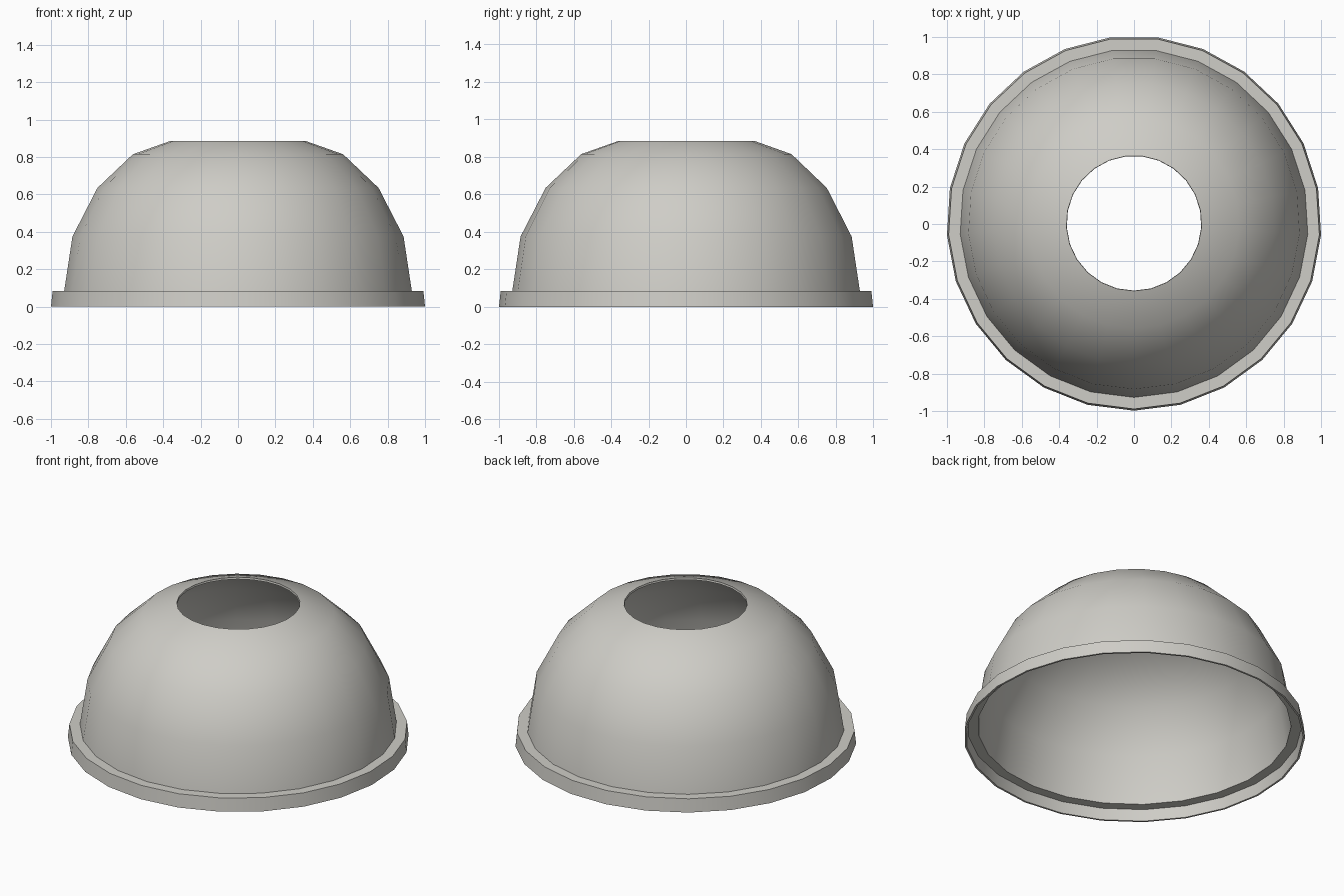
import bpy, bmesh, math

if "Cube" in bpy.data.objects:
    bpy.data.objects.remove(bpy.data.objects["Cube"])

SIDES = 25        # odd count: a corner points to the front
T = 0.012         # shell thickness
SHIFT_Y = 0.004   # re-centres the odd-sided polygon

mat = bpy.data.materials.new("warm_light_grey")
mat.diffuse_color = (0.62, 0.61, 0.57, 1.0)
mat.use_nodes = True
mat.node_tree.nodes["Principled BSDF"].inputs["Base Color"].default_value = mat.diffuse_color

# Closed profile (radius, height): outside going up, then inside going down
outer = [(1.002, 0.0), (0.993, 0.085), (0.931, 0.085), (0.887, 0.375),
         (0.753, 0.635), (0.563, 0.815), (0.362, 0.886)]
inner = [(0.360, 0.886 - T), (0.557, 0.815 - T), (0.744, 0.629), (0.876, 0.372),
         (0.920, 0.085 - T), (0.982, 0.085 - T), (0.990, 0.0)]
profile = outer + inner

# Lathe the dome, its flange and the top opening
bm = bmesh.new()
rings = []
for r, z in profile:
    ring = []
    for i in range(SIDES):
        a = -math.pi / 2 + 2 * math.pi * i / SIDES
        ring.append(bm.verts.new((r * math.cos(a), r * math.sin(a) + SHIFT_Y, z)))
    rings.append(ring)
for k in range(len(rings)):
    lo, hi = rings[k], rings[(k + 1) % len(rings)]
    for i in range(SIDES):
        j = (i + 1) % SIDES
        bm.faces.new((lo[i], lo[j], hi[j], hi[i]))
bmesh.ops.recalc_face_normals(bm, faces=bm.faces)

mesh = bpy.data.meshes.new("dome_shade")
bm.to_mesh(mesh)
bm.free()
mesh.materials.append(mat)
dome = bpy.data.objects.new("dome_shade", mesh)
bpy.context.collection.objects.link(dome)

# Smooth dome, crisp flange edges
bpy.context.view_layer.objects.active = dome
dome.select_set(True)
bpy.ops.object.shade_smooth_by_angle(angle=math.radians(35))
